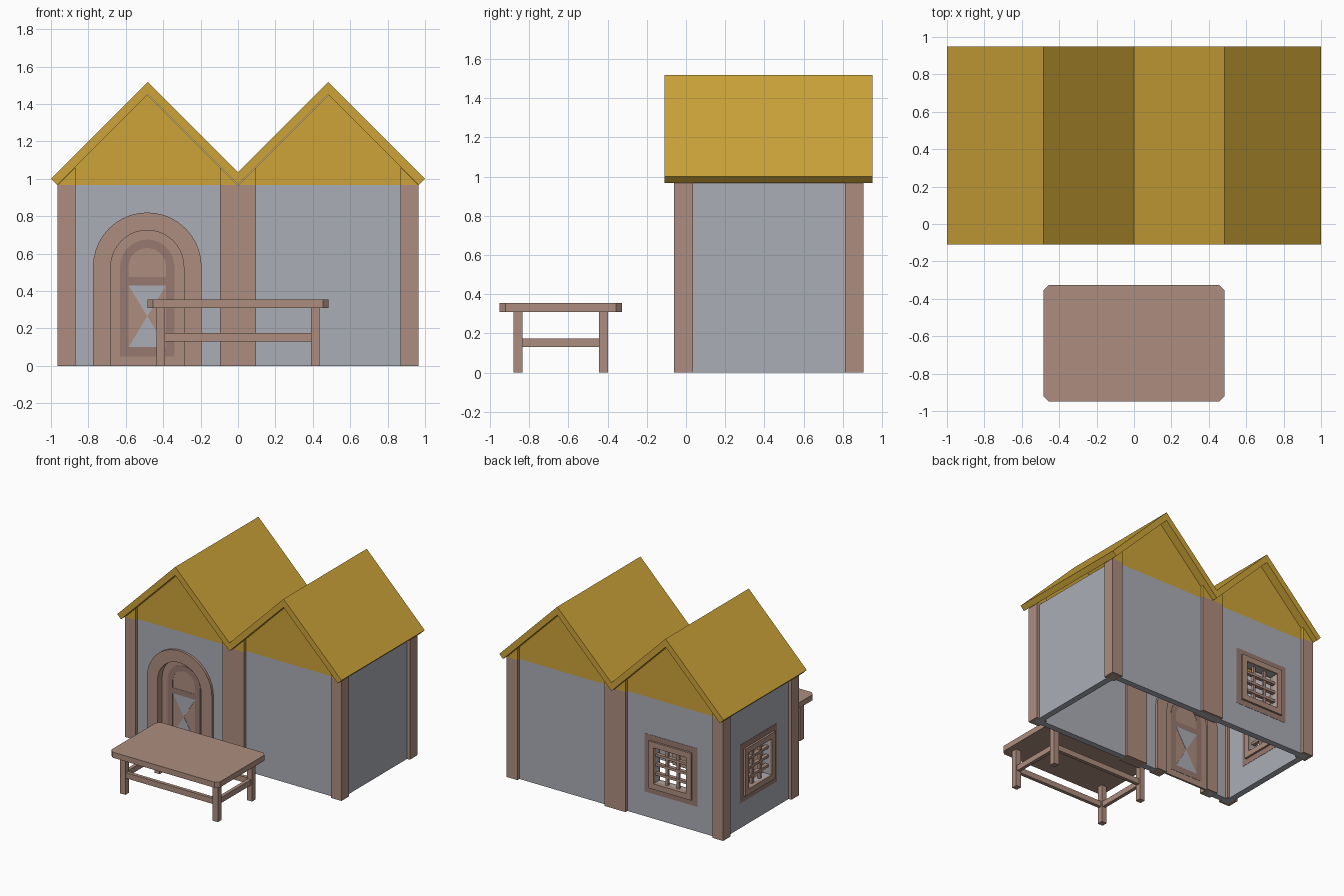
import bpy, bmesh, math
from mathutils import Vector

if "Cube" in bpy.data.objects:
    bpy.data.objects.remove(bpy.data.objects["Cube"])


def material(name, rgb):
    m = bpy.data.materials.new(name)
    m.diffuse_color = (*rgb, 1)
    m.use_nodes = True
    m.node_tree.nodes["Principled BSDF"].inputs["Base Color"].default_value = m.diffuse_color
    return m


WOOD = material("wood", (0.42, 0.27, 0.21))
DARK = material("dark_wood", (0.31, 0.19, 0.16))
STONE = material("stone", (0.41, 0.42, 0.47))
STRAW = material("straw", (0.61, 0.37, 0.04))


def plate(name, loops, d0, d1, mat, axis='y'):
    """Extrude 2D outlines (first = outside, rest = holes) from d0 to d1 along an axis."""
    place = {'y': lambda u, v, d: (u, d, v),
             'x': lambda u, v, d: (d, u, v),
             'z': lambda u, v, d: (u, v, d)}[axis]
    bm = bmesh.new()
    edges = []
    for loop in loops:
        vs = [bm.verts.new(place(u, v, d0)) for u, v in loop]
        if len(loops) == 1:
            bm.faces.new(vs)
        else:
            edges += [bm.edges.new((a, b)) for a, b in zip(vs, vs[1:] + vs[:1])]
    if edges:
        bmesh.ops.triangle_fill(bm, use_beauty=True, use_dissolve=False, edges=edges)
    ext = bmesh.ops.extrude_face_region(bm, geom=bm.faces[:])
    shift = Vector(place(0, 0, d1)) - Vector(place(0, 0, d0))
    bmesh.ops.translate(bm, vec=shift,
                        verts=[g for g in ext['geom'] if isinstance(g, bmesh.types.BMVert)])
    bmesh.ops.recalc_face_normals(bm, faces=bm.faces[:])
    me = bpy.data.meshes.new(name)
    bm.to_mesh(me)
    bm.free()
    ob = bpy.data.objects.new(name, me)
    bpy.context.collection.objects.link(ob)
    me.materials.append(mat)
    return ob


def rect(u0, u1, v0, v1):
    return [(u0, v0), (u1, v0), (u1, v1), (u0, v1)]


def box(name, x, y, z, mat):
    return plate(name, [rect(*x, *y)], *z, mat, axis='z')


def square(u, v, h):
    return rect(u - h, u + h, v - h, v + h)


def arch(r, z0, n=20):
    """Round-topped doorway outline, listed from bottom right over to bottom left."""
    pts = [(DX + r * math.cos(math.pi * i / n), DZ + r * math.sin(math.pi * i / n))
           for i in range(n + 1)]
    return [(DX + r, z0)] + pts + [(DX - r, z0)]


DX, DZ = -0.485, 0.53      # centre of the door arch
EAVE = 0.967
WX, T = 0.94, 0.05         # wall half width and thickness
FRONT, BACK = -0.035, 0.88
WIN_Z, WIN_Y, HOLE = 0.435, 0.42, 0.145

# Walls
plate("front_wall", [[(-WX, EAVE), (WX, EAVE), (WX, 0)] + arch(0.24, 0) + [(-WX, 0)]],
      FRONT, FRONT + T, STONE)
plate("back_wall", [rect(-WX, WX, 0, EAVE), square(-0.483, WIN_Z, HOLE)], BACK - T, BACK, STONE)
plate("left_wall", [rect(FRONT, BACK, 0, EAVE), square(WIN_Y, WIN_Z, HOLE)],
      -WX, -WX + T, STONE, 'x')
plate("right_wall", [rect(FRONT, BACK, 0, EAVE)], WX - T, WX, STONE, 'x')

# Roof and gables
plate("roof", [[(-1, 1), (-0.483, 1.518), (0, 1.035), (0.483, 1.518), (1, 1), (0.967, EAVE),
                (0.483, 1.451), (0, EAVE + 0.001), (-0.483, 1.451), (-0.967, EAVE)]],
      -0.11, 0.95, STRAW)
for side, s in (("left", -1), ("right", 1)):
    for end, y in (("front", FRONT), ("back", BACK - T)):
        plate(f"{side}_{end}_gable", [[(0, EAVE), (s * 0.966, EAVE), (s * 0.483, 1.45)]],
              y, y + T, STRAW)

# Corner and middle posts, with straw-coloured tops cut to the roof slope
for end, y in (("front", (-0.06, 0.035)), ("back", (0.81, 0.905))):
    box(f"middle_{end}_post", (-0.095, 0.095), y, (0, EAVE), WOOD)
    for side, s in (("left", -1), ("right", 1)):
        box(f"{side}_{end}_post", sorted((s * 0.87, s * 0.965)), y, (0, EAVE), WOOD)
        for part, a, b in (("outer", 0.87, 0.965), ("inner", 0.095, 0.0)):
            plate(f"{side}_{end}_{part}_post_top",
                  [[(s * a, EAVE), (s * b, EAVE), (s * a, 1.062)]], *y, STRAW)

# Door: arched frame, slab and inlays
plate("door_frame", [arch(0.29, 0) + arch(0.195, 0)[::-1]], -0.055, 0.035, WOOD)
plate("door", [arch(0.2, 0)], 0.005, 0.02, WOOD)
inlay = (0.003, 0.022)
plate("door_border", [arch(0.145, 0.05), arch(0.1, 0.1)], *inlay, DARK)
plate("door_crossbar", [rect(DX - 0.1, DX + 0.1, 0.43, 0.475)], *inlay, DARK)
for name, z in (("upper", 0.43), ("lower", 0.1)):
    plate(f"door_{name}_inlay", [[(DX - 0.1, z), (DX + 0.1, z), (DX, 0.265)]], *inlay, STONE)


# Windows: flat surround, raised frame and bars
def window(name, axis, u, d0, d1):
    plate(f"{name}_surround", [square(u, WIN_Z, 0.235), square(u, WIN_Z, 0.18)],
          d0 - 0.002, d1 + 0.002, DARK, axis)
    plate(f"{name}_frame", [square(u, WIN_Z, 0.19), square(u, WIN_Z, HOLE)],
          d0 - 0.018, d1 + 0.018, WOOD, axis)
    mid = (d0 + d1) / 2
    for i in (-1, 1):
        c = u + i * 0.05
        plate(f"{name}_upright_bar", [rect(c - 0.011, c + 0.011, WIN_Z - HOLE, WIN_Z + HOLE)],
              mid - 0.011, mid + 0.011, WOOD, axis)
    for i in (-1, 0, 1):
        c = WIN_Z + i * 0.075
        plate(f"{name}_cross_bar", [rect(u - HOLE, u + HOLE, c - 0.01, c + 0.01)],
              mid - 0.015, mid + 0.015, WOOD, axis)


window("back_window", 'y', -0.483, BACK - T, BACK)
window("left_window", 'x', WIN_Y, -WX, -WX + T)

# Table with clipped corners
TY, c = -0.638, 0.03
hx, hy = 0.485, 0.312
plate("table_top", [[(-hx + c, TY - hy), (hx - c, TY - hy), (hx, TY - hy + c), (hx, TY + hy - c),
                     (hx - c, TY + hy), (-hx + c, TY + hy), (-hx, TY + hy - c),
                     (-hx, TY - hy + c)]], 0.31, 0.355, WOOD, 'z')
for s in (-1, 1):
    for t in (-1, 1):
        x, y = s * 0.412, TY + t * 0.218
        box("table_leg", (x - 0.023, x + 0.023), (y - 0.023, y + 0.023), (0, 0.31), WOOD)
    x, y = s * 0.412, TY + s * 0.218
    box("table_long_rail", (-0.39, 0.39), (y - 0.014, y + 0.014), (0.13, 0.175), WOOD)
    box("table_short_rail", (x - 0.014, x + 0.014), (TY - 0.196, TY + 0.196), (0.13, 0.175), WOOD)
